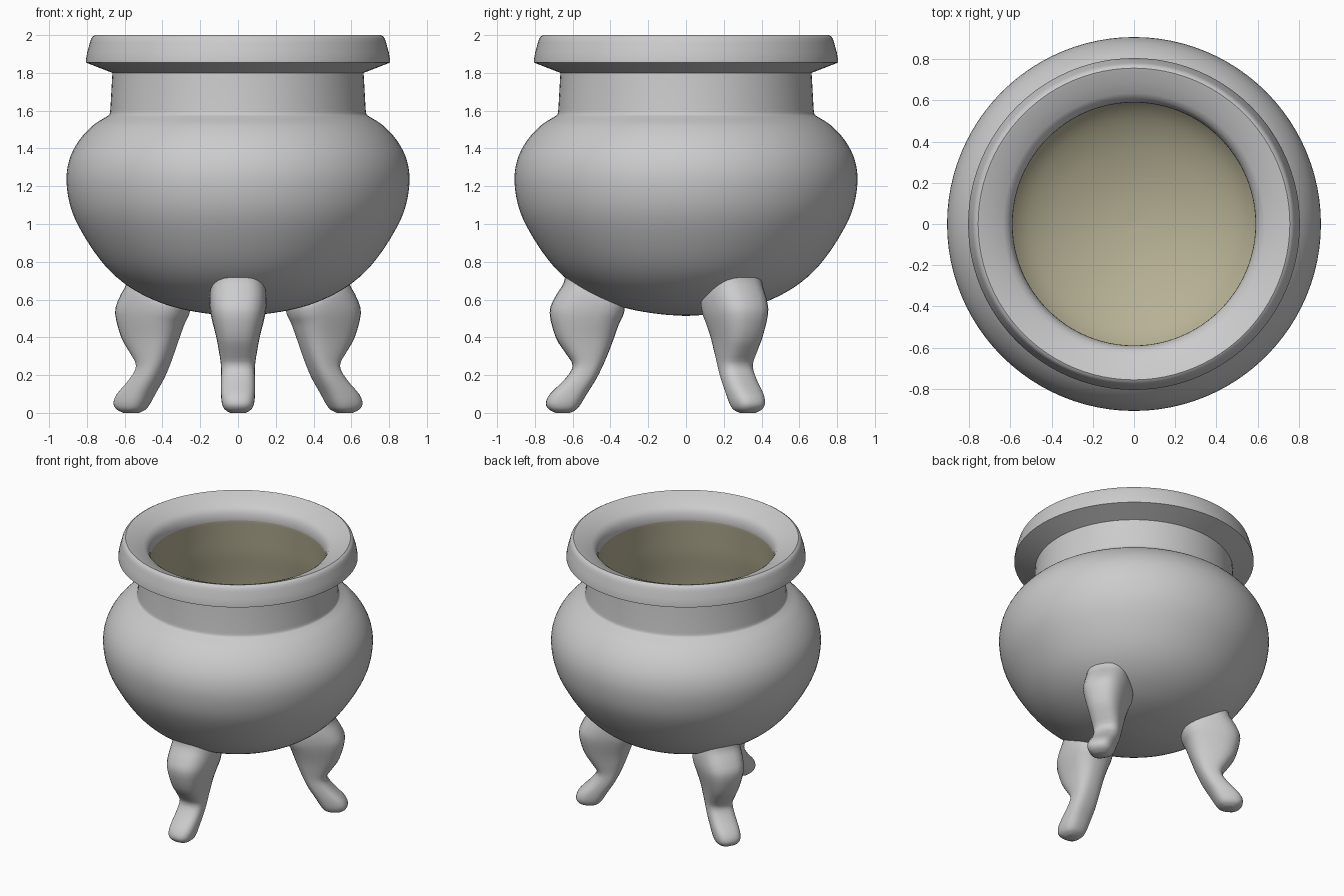
import bpy, bmesh, math
from mathutils import Vector

cube = bpy.data.objects.get("Cube")
if cube:
    bpy.data.objects.remove(cube, do_unlink=True)


def material(name, color):
    m = bpy.data.materials.new(name)
    m.diffuse_color = (*color, 1)
    m.use_nodes = True
    bsdf = next(n for n in m.node_tree.nodes if n.type == 'BSDF_PRINCIPLED')
    bsdf.inputs["Base Color"].default_value = (*color, 1)
    return m


grey = material("iron grey", (0.6, 0.6, 0.6))
olive = material("olive interior", (0.47, 0.44, 0.30))


def smooth(points, steps=4):
    """Catmull-Rom curve through tuples of any length."""
    p = [Vector(q) for q in points]
    p = [p[0]] + p + [p[-1]]
    out = []
    for a, b, c, d in zip(p, p[1:], p[2:], p[3:]):
        for i in range(steps):
            t = i / steps
            out.append(0.5 * (2 * b + (c - a) * t + (2 * a - 5 * b + 4 * c - d) * t ** 2
                              + (3 * b - a - 3 * c + d) * t ** 3))
    return out + [p[-1]]


def loft(name, rings, mats, inside_from=None, angle=40):
    """Skin rings of points; bands from inside_from onward use the second material."""
    bm = bmesh.new()
    loops = [[bm.verts.new(co) for co in ring] for ring in rings]
    n = len(rings[0])
    for k, (lo, hi) in enumerate(zip(loops, loops[1:])):
        for i in range(n):
            j = (i + 1) % n
            f = bm.faces.new((lo[i], lo[j], hi[j], hi[i]))
            f.material_index = int(inside_from is not None and k >= inside_from)
    if inside_from is None:
        bm.faces.new(loops[0])
        bm.faces.new(loops[-1])
    bmesh.ops.remove_doubles(bm, verts=bm.verts, dist=0.0001)
    bmesh.ops.recalc_face_normals(bm, faces=bm.faces)
    mesh = bpy.data.meshes.new(name)
    bm.to_mesh(mesh)
    bm.free()
    for m in mats:
        mesh.materials.append(m)
    ob = bpy.data.objects.new(name, mesh)
    bpy.context.collection.objects.link(ob)
    bpy.ops.object.select_all(action='DESELECT')
    ob.select_set(True)
    bpy.context.view_layer.objects.active = ob
    bpy.ops.object.shade_smooth_by_angle(angle=math.radians(angle))


# Pot: belly running into the neck, flared rim sloping inward, then the hollow interior
belly = smooth([(0, .513), (.14, .523), (.3, .55), (.44, .595), (.58, .67), (.70, .775),
                (.805, .92), (.88, 1.07), (.908, 1.22), (.893, 1.34), (.843, 1.44),
                (.77, 1.52), (.70, 1.566), (.681, 1.581), (.676, 1.605)])
rim = [(.665, 1.80), (.806, 1.855), (.806, 1.865), (.798, 1.91), (.784, 1.96), (.778, 1.98),
       (.769, 1.993), (.757, 2.0), (.744, 1.996), (.69, 1.973), (.635, 1.947), (.612, 1.93),
       (.598, 1.905), (.591, 1.875)]
hollow = smooth([(.59, 1.85), (.605, 1.72), (.622, 1.58), (.655, 1.4), (.68, 1.22), (.685, 1.08),
                 (.66, .93), (.57, .79), (.45, .705), (.3, .645), (.15, .61), (0, .597)])
profile = belly + [Vector(p) for p in rim] + hollow
SIDES = 96
turns = [math.tau * i / SIDES for i in range(SIDES)]
loft("pot", [[(r * math.cos(a), r * math.sin(a), z) for a in turns] for r, z in profile],
     [grey, olive], inside_from=len(belly) + len(rim))

# Legs: inner height, outer height, inner reach, outer reach, half width
# The top sections tilt to sit within the thickness of the belly
sections = smooth([(.585, .755, .33, .64, .135), (.55, .69, .325, .647, .15),
                   (.51, .61, .335, .695, .15), (.47, .53, .355, .722, .14),
                   (.40, .40, .38, .69, .115), (.32, .32, .41, .64, .1),
                   (.25, .25, .44, .60, .09), (.18, .18, .475, .64, .09),
                   (.10, .10, .525, .72, .09), (.05, .05, .555, .742, .085),
                   (.018, .018, .58, .725, .07), (0, 0, .615, .69, .04)], 3)


def rounded(v):
    return math.copysign(abs(v) ** 0.75, v)


def leg(name, heading):
    c, s = math.cos(heading), math.sin(heading)
    rings = []
    for z_in, z_out, near, far, half in sections:
        ring = []
        for i in range(28):
            a = math.tau * i / 28
            t = (1 + rounded(math.cos(a))) / 2
            u = near + (far - near) * t
            v = half * rounded(math.sin(a))
            ring.append((u * c - v * s, u * s + v * c, z_in + (z_out - z_in) * t))
        rings.append(ring)
    loft(name, rings, [grey], angle=60)


for name, degrees in (("front_leg", -90), ("back_left_leg", 30), ("back_right_leg", 150)):
    leg(name, math.radians(degrees))
